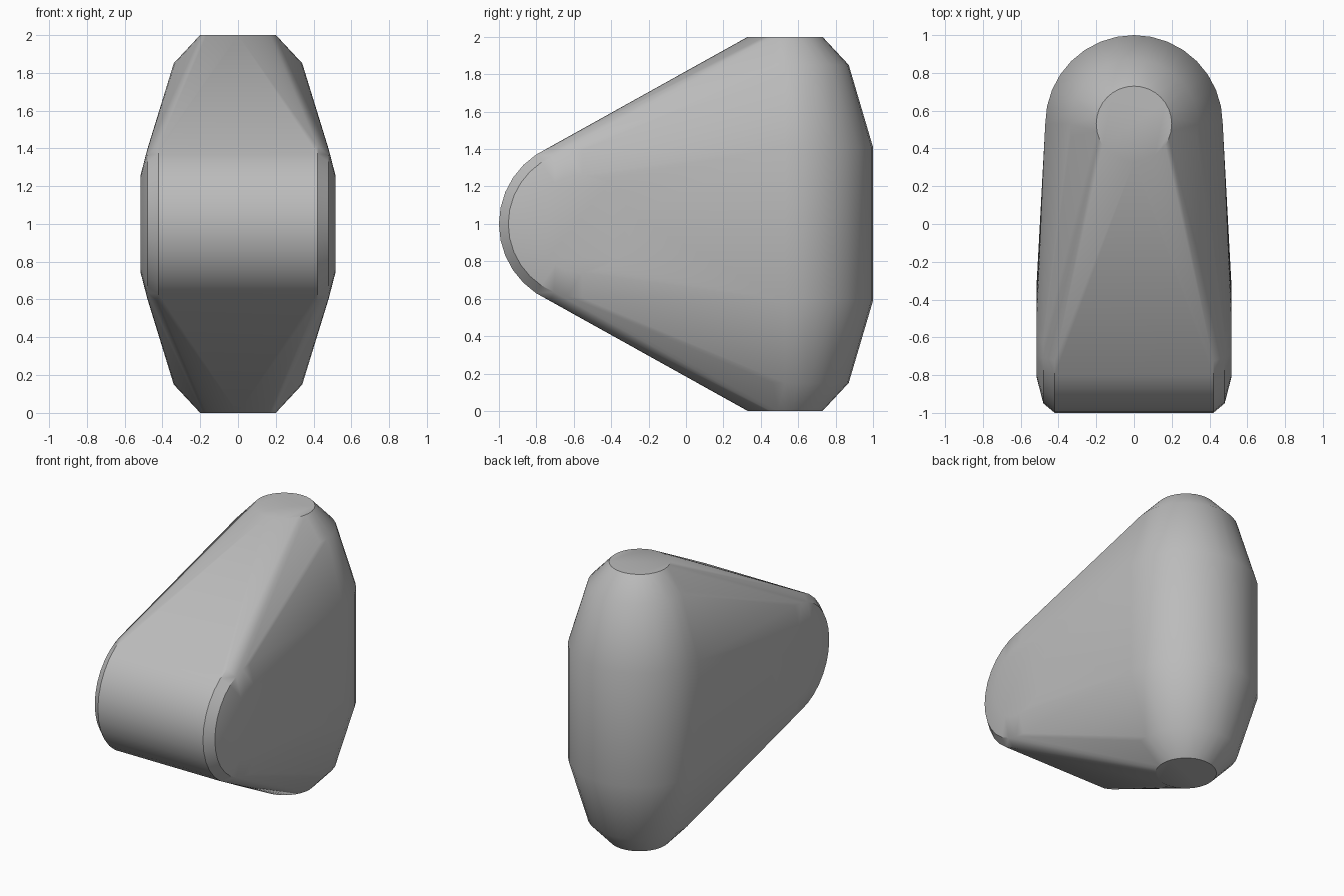
import bpy, bmesh, math
from mathutils import Vector

cube = bpy.data.objects.get("Cube")
if cube:
    bpy.data.objects.remove(cube, do_unlink=True)

SEGMENTS = 32


def grey_material():
    mat = bpy.data.materials.new("plain grey")
    mat.use_nodes = True
    colour = (0.5, 0.5, 0.5, 1)
    mat.diffuse_color = colour
    mat.node_tree.nodes["Principled BSDF"].inputs["Base Color"].default_value = colour
    return mat


def add_rings(bm, centre, axis, profile):
    """Add mirrored rings of points around an axis; profile is (offset, radius)."""
    turn = Vector((0, 0, 1)).rotation_difference(axis)
    for offset, radius in profile:
        for side in (-1, 1):
            for i in range(SEGMENTS):
                a = math.tau * i / SEGMENTS
                p = Vector((radius * math.cos(a), radius * math.sin(a), side * offset))
                bm.verts.new(centre + turn @ p)


bm = bmesh.new()
# Horizontal roller forming the rounded front
add_rings(bm, Vector((0, -0.555, 1)), Vector((1, 0, 0)),
          [(0.42, 0.445), (0.48, 0.395), (0.515, 0.26)])
# Upright barrel forming the rounded back
add_rings(bm, Vector((0, 0.53, 1)), Vector((0, 0, 1)),
          [(0.41, 0.47), (0.85, 0.34), (1.0, 0.2)])

# Stretch one skin around both
hull = bmesh.ops.convex_hull(bm, input=bm.verts[:])
spare = {g for g in hull["geom_interior"] + hull["geom_unused"]
         if isinstance(g, bmesh.types.BMVert)}
bmesh.ops.delete(bm, geom=list(spare), context="VERTS")
bmesh.ops.dissolve_limit(bm, angle_limit=math.radians(0.5),
                         verts=bm.verts[:], edges=bm.edges[:])
bmesh.ops.recalc_face_normals(bm, faces=bm.faces[:])

mesh = bpy.data.meshes.new("rounded_wedge")
bm.to_mesh(mesh)
bm.free()
mesh.materials.append(grey_material())
body = bpy.data.objects.new("rounded_wedge", mesh)
bpy.context.collection.objects.link(body)

# Smooth skin with crisp rims
bpy.ops.object.select_all(action="DESELECT")
body.select_set(True)
bpy.context.view_layer.objects.active = body
bpy.ops.object.shade_smooth_by_angle(angle=math.radians(35))
